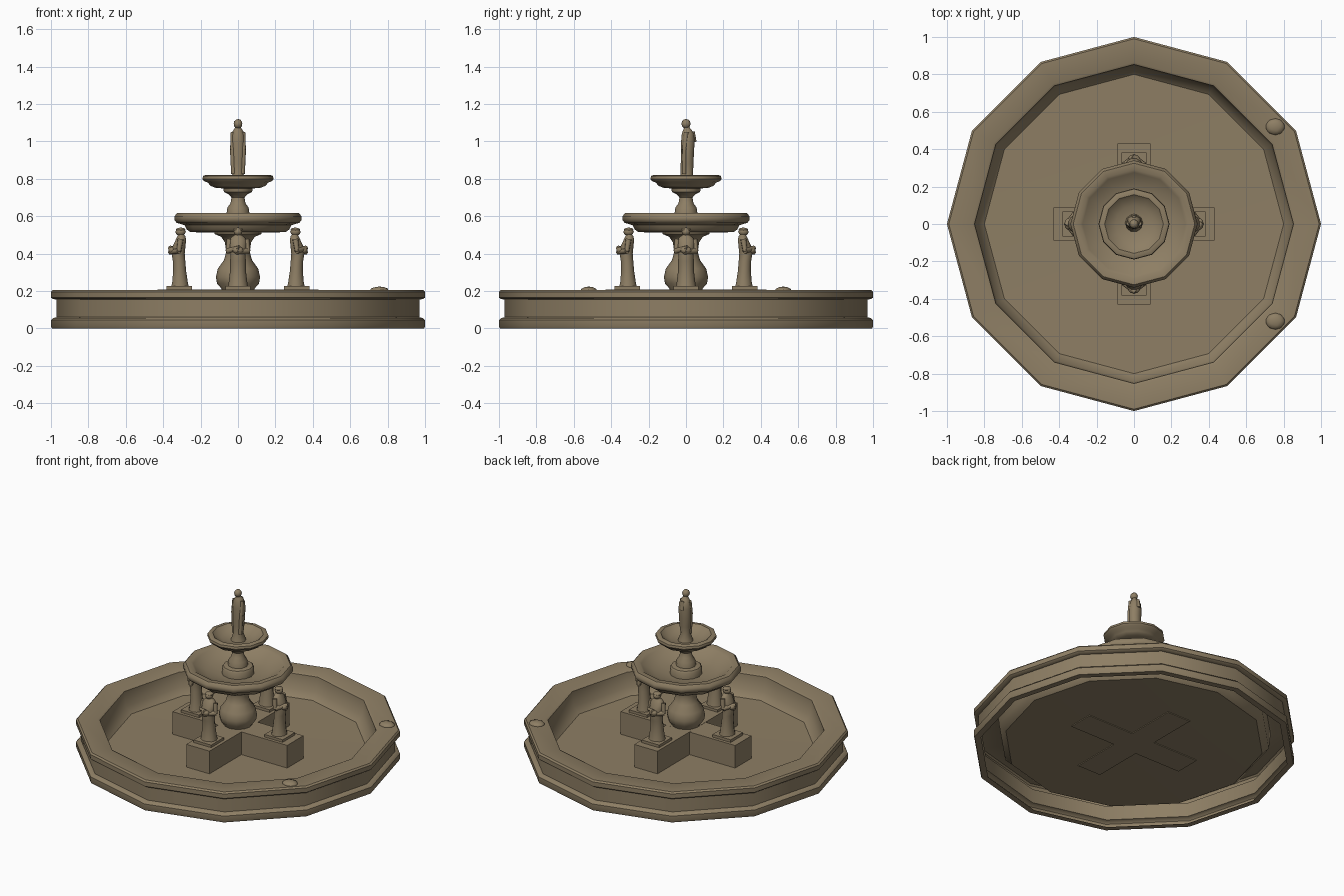
import bpy, bmesh, math
from mathutils import Matrix, Vector

stone = bpy.data.materials.new("brown stone")
stone.diffuse_color = (0.27, 0.21, 0.128, 1)


def finish(name, bm, angle=42, matrix=None):
    bmesh.ops.recalc_face_normals(bm, faces=bm.faces)
    if matrix:
        bm.transform(matrix)
    me = bpy.data.meshes.new(name)
    bm.to_mesh(me)
    bm.free()
    me.materials.append(stone)
    ob = bpy.data.objects.new(name, me)
    bpy.context.collection.objects.link(ob)
    bpy.ops.object.select_all(action='DESELECT')
    ob.select_set(True)
    bpy.context.view_layer.objects.active = ob
    bpy.ops.object.shade_smooth_by_angle(angle=math.radians(angle))
    return ob


def loft(bm, rings, n, cap_start=True, cap_end=True):
    """rings: (z, rx, ry, cx, cy)"""
    loops = []
    for z, rx, ry, cx, cy in rings:
        loops.append([bm.verts.new((cx + rx * math.cos(2 * math.pi * i / n),
                                    cy + ry * math.sin(2 * math.pi * i / n), z)) for i in range(n)])
    for a, b in zip(loops, loops[1:]):
        for i in range(n):
            j = (i + 1) % n
            bm.faces.new((a[i], a[j], b[j], b[i]))
    if cap_start:
        bm.faces.new(loops[0][::-1])
    if cap_end:
        bm.faces.new(loops[-1])


def lathe(name, profile, n=12, cap_start=True):
    bm = bmesh.new()
    loft(bm, [(z, r, r, 0, 0) for r, z in profile], n, cap_start)
    return finish(name, bm)


def box(name, x0, x1, y0, y1, z0, z1, matrix=None):
    bm = bmesh.new()
    bmesh.ops.create_cube(bm, size=1, matrix=Matrix.Translation(
        ((x0 + x1) / 2, (y0 + y1) / 2, (z0 + z1) / 2)) @ Matrix.Diagonal((x1 - x0, y1 - y0, z1 - z0, 1)))
    return finish(name, bm, 30, matrix)


def ball(bm, p, size):
    bmesh.ops.create_icosphere(bm, subdivisions=2, radius=1,
                               matrix=Matrix.Translation(p) @ Matrix.Diagonal((*size, 1)))


def limb(bm, points, r0, r1):
    for a, b in zip(points, points[1:]):
        a, b = Vector(a), Vector(b)
        m = Matrix.Translation((a + b) / 2) @ (b - a).to_track_quat('Z', 'Y').to_matrix().to_4x4()
        bmesh.ops.create_cone(bm, cap_ends=True, segments=7, radius1=r0, radius2=r1,
                              depth=(b - a).length + 0.006, matrix=m)


# large pool basin, open underneath
lathe("pool_basin", [(0.955, 0.0), (0.995, 0.0), (1.0, 0.012), (1.0, 0.045), (0.99, 0.055), (0.97, 0.06),
                     (0.97, 0.155), (0.99, 0.157), (1.0, 0.165), (1.0, 0.195), (0.99, 0.205),
                     (0.865, 0.205), (0.853, 0.198), (0.842, 0.1), (0.80, 0.06), (0.45, 0.055)],
      cap_start=False)

# weathered lumps on the rim
for s in (-1, 1):
    bm = bmesh.new()
    ball(bm, (0.755, 0.52 * s, 0.203), (0.052, 0.045, 0.021))
    finish("rim_lump", bm, 60)

# central vase column
lathe("vase_column", [(0.085, 0.19), (0.09, 0.215), (0.112, 0.24), (0.118, 0.275), (0.108, 0.32), (0.075, 0.365),
                      (0.063, 0.41), (0.07, 0.46), (0.09, 0.49), (0.125, 0.505), (0.13, 0.54)])

# large upper bowl
lathe("large_bowl", [(0.11, 0.512), (0.255, 0.515), (0.275, 0.53), (0.285, 0.552), (0.328, 0.565), (0.34, 0.58),
                     (0.34, 0.6), (0.325, 0.617), (0.29, 0.617), (0.275, 0.605), (0.2, 0.565), (0.09, 0.552)])

# stem between the bowls
lathe("bowl_stem", [(0.1, 0.545), (0.1, 0.595), (0.092, 0.605), (0.062, 0.61), (0.057, 0.645), (0.04, 0.67),
                    (0.035, 0.7), (0.05, 0.717), (0.075, 0.73), (0.08, 0.755)])

# small top bowl
lathe("small_bowl", [(0.07, 0.748), (0.12, 0.752), (0.15, 0.764), (0.158, 0.778), (0.182, 0.788), (0.19, 0.8),
                     (0.187, 0.815), (0.175, 0.82), (0.157, 0.82), (0.145, 0.808), (0.1, 0.783), (0.03, 0.775)])

# four pedestals in a cross, each with a draped figure facing outward
for k in range(4):
    rot = Matrix.Rotation(k * math.pi / 2, 4, 'Z')
    box("pedestal", -0.087, 0.087, -0.43, 0.0, 0.05, 0.209 - 0.0004 * k, rot)
    box("figure_plinth", -0.066, 0.066, -0.382, -0.245, 0.2, 0.226, rot)
    bm = bmesh.new()
    y = -0.31
    loft(bm, [(0.22, 0.054, 0.05, 0, y), (0.245, 0.05, 0.044, 0, y), (0.31, 0.042, 0.036, 0, y - 0.002),
              (0.36, 0.042, 0.035, 0, y - 0.005), (0.4, 0.04, 0.037, 0, y - 0.01),
              (0.44, 0.046, 0.036, 0, y - 0.005), (0.475, 0.047, 0.029, 0, y + 0.005),
              (0.492, 0.03, 0.023, 0, y + 0.007), (0.502, 0.016, 0.016, 0, y + 0.005),
              (0.52, 0.015, 0.015, 0, y + 0.004)], 10)
    ball(bm, (0, y + 0.003, 0.517), (0.024, 0.028, 0.023))       # head
    ball(bm, (0, y + 0.004, 0.53), (0.027, 0.026, 0.009))        # hair band
    for s, hand in ((-1, 0.43), (1, 0.408)):                     # bent arms
        limb(bm, [(0.045 * s, y + 0.003, 0.474), (0.053 * s, y - 0.006, 0.415),
                  (-0.005 * s, y - 0.052, hand)], 0.016, 0.013)
    ball(bm, (0, y - 0.042, 0.418), (0.03, 0.02, 0.02))          # held bundle
    finish("draped_figure", bm, 60, rot)

# crowning robed figure
bm = bmesh.new()
loft(bm, [(0.77, 0.05, 0.05, 0, 0.005), (0.825, 0.03, 0.034, 0, 0.004), (0.88, 0.036, 0.036, 0, 0.006),
          (0.94, 0.041, 0.036, 0, 0.008), (1.0, 0.041, 0.038, 0, 0.01), (1.04, 0.036, 0.034, 0, 0.01),
          (1.062, 0.024, 0.024, 0, 0.008), (1.075, 0.014, 0.015, 0, 0.004), (1.09, 0.014, 0.015, 0, 0.0)], 10)
ball(bm, (0, 0.0, 1.094), (0.024, 0.025, 0.026))                 # head
for s in (-1, 1):                                                # mantle folds
    limb(bm, [(0.028 * s, 0.002, 1.045), (0.03 * s, -0.008, 0.96), (0.024 * s, -0.01, 0.83)], 0.013, 0.013)
limb(bm, [(0.0, 0.035, 1.05), (0.0, 0.04, 1.0)], 0.012, 0.016)   # shoulder drape
finish("robed_figure", bm, 60)
